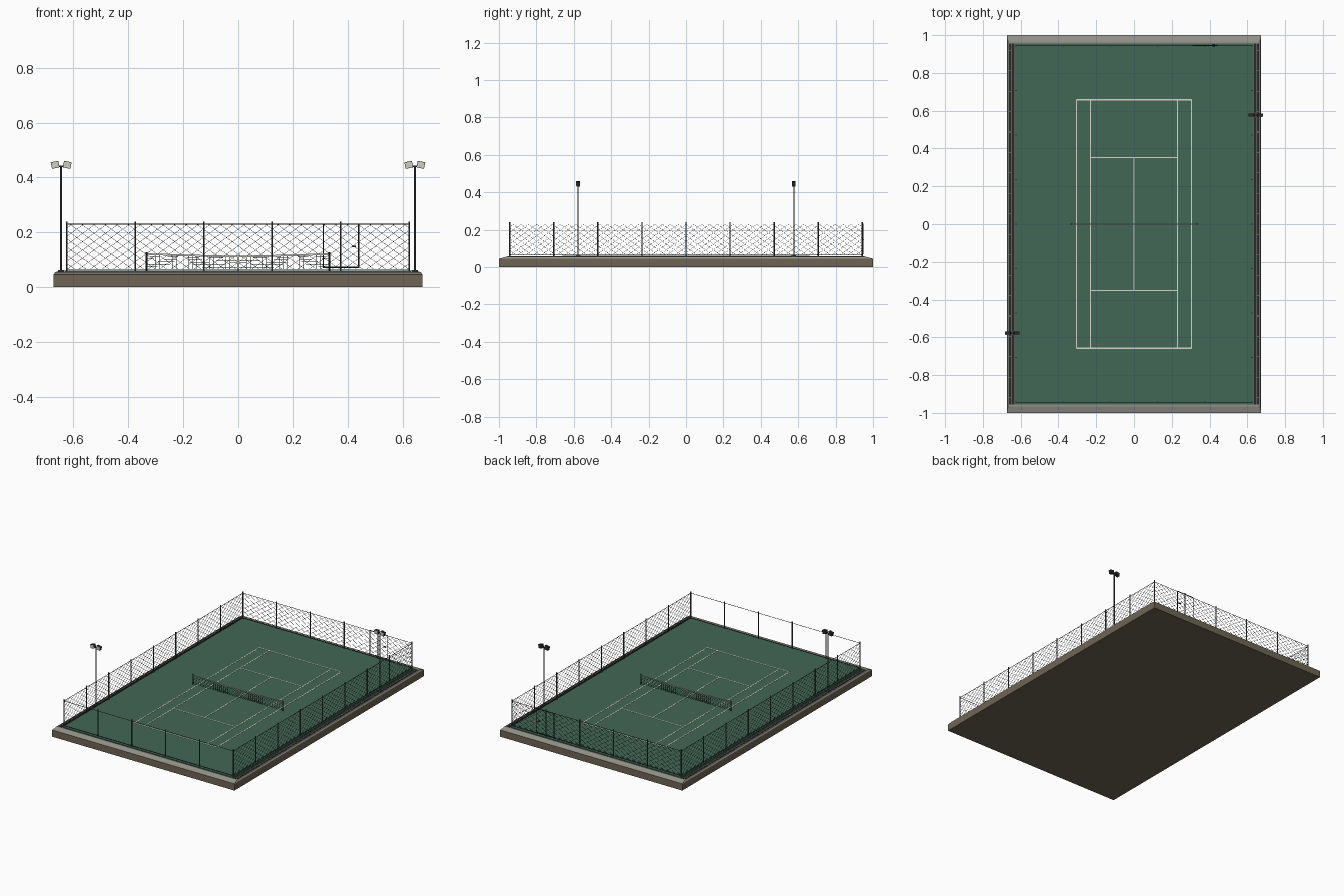
import bpy, bmesh, math
from mathutils import Vector, Matrix

if "Cube" in bpy.data.objects:
    bpy.data.objects.remove(bpy.data.objects["Cube"])


def mat(name, rgb):
    m = bpy.data.materials.new(name)
    m.diffuse_color = (*rgb, 1)
    m.use_nodes = True
    m.node_tree.nodes["Principled BSDF"].inputs["Base Color"].default_value = m.diffuse_color
    return m


EARTH = mat("brown_earth", (0.155, 0.13, 0.09))
CONCRETE = mat("grey_concrete", (0.29, 0.29, 0.25))
GREEN = mat("court_green", (0.053, 0.135, 0.092))
WHITE = mat("line_white", (0.68, 0.68, 0.60))
DARK = mat("dark_metal", (0.022, 0.024, 0.024))
STEEL = mat("post_grey", (0.06, 0.065, 0.065))
LENS = mat("lamp_lens", (0.62, 0.62, 0.55))


def finish(bm, name, material):
    bmesh.ops.recalc_face_normals(bm, faces=bm.faces)
    me = bpy.data.meshes.new(name)
    bm.to_mesh(me)
    bm.free()
    me.materials.append(material)
    ob = bpy.data.objects.new(name, me)
    bpy.context.collection.objects.link(ob)
    return ob


def box(bm, x0, x1, y0, y1, z0, z1, rot=None):
    c = Vector(((x0 + x1) / 2, (y0 + y1) / 2, (z0 + z1) / 2))
    m = Matrix.Translation(c) @ (rot or Matrix()) @ Matrix.Diagonal((x1 - x0, y1 - y0, z1 - z0, 1))
    return bmesh.ops.create_cube(bm, size=1, matrix=m)["verts"]


def rod(bm, a, b, r, n=4, caps=True):
    a, b = Vector(a), Vector(b)
    q = (b - a).to_track_quat("Z", "Y")
    rings = []
    for p in (a, b):
        rings.append([bm.verts.new(p + q @ Vector((r * math.cos(t), r * math.sin(t), 0)))
                      for t in [2 * math.pi * (i + 0.5) / n for i in range(n)]])
    for i in range(n):
        j = (i + 1) % n
        bm.faces.new((rings[0][i], rings[0][j], rings[1][j], rings[1][i]))
    if caps:
        bm.faces.new(rings[0])
        bm.faces.new(rings[1])


# Base slab and its sloped concrete kerb
bm = bmesh.new()
box(bm, -0.673, 0.673, -1, 1, 0, 0.045)
finish(bm, "base_slab", EARTH)
bm = bmesh.new()
for v in box(bm, -0.673, 0.673, -1, 1, 0.045, 0.055):
    if v.co.z > 0.05:
        v.co.x *= 0.667 / 0.673
        v.co.y *= 0.965
finish(bm, "concrete_kerb", CONCRETE)

# Court surface
bm = bmesh.new()
box(bm, -0.63, 0.63, -0.955, 0.955, 0.05, 0.06)
finish(bm, "court_surface", GREEN)

# Painted lines
bm = bmesh.new()
w, zl = 0.003, (0.0595, 0.061)
for s in (-1, 1):
    for x in (0.304, 0.23):
        box(bm, s * x - w, s * x + w, -0.66, 0.66, *zl)
    box(bm, -0.304, 0.304, s * 0.658 - w, s * 0.658 + w, *zl)
    box(bm, -0.23, 0.23, s * 0.353 - w, s * 0.353 + w, *zl)
box(bm, -w, w, -0.353, 0.353, *zl)
finish(bm, "court_lines", WHITE)

# Side drains: dark channel, pale rail and crossbars
dr, gr = bmesh.new(), bmesh.new()
for s in (-1, 1):
    a, b = sorted((s * 0.633, s * 0.662))
    box(dr, a, b, -0.955, 0.955, 0.05, 0.0565)
    box(gr, s * 0.651 - 0.0012, s * 0.651 + 0.0012, -0.955, 0.955, 0.055, 0.0575)
    for i in range(18):
        y = -0.92 + i * 1.84 / 17
        box(gr, s * 0.657 - 0.005, s * 0.657 + 0.005, y - 0.0015, y + 0.0015, 0.055, 0.0575)
finish(dr, "drain_channels", DARK)
finish(gr, "drain_grates", CONCRETE)

# Fence posts and rails
FX, FY, Z0, Z1 = 0.625, 0.943, 0.065, 0.23
posts, rails = bmesh.new(), bmesh.new()
for s in (-1, 1):
    for i in range(6):
        x = -FX + i * FX * 2 / 5
        rod(posts, (x, s * FY, 0.055), (x, s * FY, 0.24), 0.0035, 6)
    for i in range(1, 8):
        y = -FY + i * FY / 4
        rod(posts, (s * FX, y, 0.055), (s * FX, y, 0.24), 0.0035, 6)
    for z in (Z0, Z1):
        rod(rails, (-FX, s * FY, z), (FX, s * FY, z), 0.0014)
        rod(rails, (s * FX, -FY, z), (s * FX, FY, z), 0.0014)
finish(posts, "fence_posts", STEEL)
finish(rails, "fence_rails", DARK)


# Chain-link wires: two crossing diagonal families clipped to the panel
def chain_link(name, half, place, pitch=0.042, slope=0.72):
    bm = bmesh.new()
    run = (Z1 - Z0) / slope
    n = int((2 * half + run) / pitch) + 1
    for i in range(n):
        u0 = -half - run + (i + 0.5) * pitch
        lo, hi = max(u0, -half), min(u0 + run, half)
        if hi - lo < 0.002:
            continue
        za, zb = Z0 + (lo - u0) * slope, Z0 + (hi - u0) * slope
        for m in (1, -1):
            rod(bm, place(m * lo, za), place(m * hi, zb), 0.0008, 4, False)
    finish(bm, name, DARK)


chain_link("back_fence_mesh", FX, lambda u, z: (u, FY, z))
chain_link("left_fence_mesh", FY, lambda u, z: (-FX, u, z))
chain_link("right_fence_mesh", FY, lambda u, z: (FX, u, z))

# Gate in the back fence, with handle
bm = bmesh.new()
gy = FY + 0.004
for x in (0.312, 0.44):
    rod(bm, (x, gy, 0.07), (x, gy, 0.23), 0.0025, 6)
for z in (0.072, 0.23):
    rod(bm, (0.312, gy, z), (0.44, gy, z), 0.0022, 6)
box(bm, 0.415, 0.43, gy - 0.006, gy + 0.006, 0.147, 0.151)
finish(bm, "gate", DARK)


# Net: posts, sagging cords, band and centre strap
def top(x):
    return 0.114 + 0.009 * (abs(x) / 0.33) ** 1.3


bm = bmesh.new()
for s in (-1, 1):
    rod(bm, (s * 0.333, 0, 0.058), (s * 0.333, 0, 0.128), 0.004, 8)
finish(bm, "net_posts", DARK)
net, band = bmesh.new(), bmesh.new()
N = 44
xs = [-0.33 + 0.66 * i / N for i in range(N + 1)]
for x in xs:
    rod(net, (x, 0, 0.064), (x, 0, top(x)), 0.0007, 4, False)
for k in range(6):
    f = k / 6
    for i in range(0, N, 4):
        p = [(x, 0, 0.064 + f * (top(x) - 0.064)) for x in (xs[i], xs[i + 4])]
        rod(net, *p, 0.0007, 4, False)
finish(net, "net_mesh", DARK)
for i in range(0, N, 4):
    a, b = xs[i], xs[i + 4]
    for v in box(band, a, b, -0.002, 0.002, 0, 1):
        v.co.z = top(v.co.x) + (0.001 if v.co.z > 0.5 else -0.005)
box(band, -0.003, 0.003, -0.0015, 0.0015, 0.06, 0.112)
finish(band, "net_band", WHITE)

# Floodlights: pole, foot plate, crossarm and two tilted heads with lenses
for name, px, py in (("left", -0.645, -0.577), ("right", 0.645, 0.577)):
    pole, head, lens = bmesh.new(), bmesh.new(), bmesh.new()
    rod(pole, (px, py, 0.055), (px, py, 0.442), 0.0035, 8)
    box(pole, px - 0.012, px + 0.012, py - 0.012, py + 0.012, 0.055, 0.063)
    rod(pole, (px - 0.022, py, 0.441), (px + 0.022, py, 0.441), 0.003, 6)
    for s in (-1, 1):
        c = px + s * 0.022
        rot = Matrix.Rotation(s * math.radians(12), 4, "Y")
        box(head, c - 0.014, c + 0.014, py - 0.009, py + 0.009, 0.434, 0.458, rot)
        box(lens, c - 0.0125, c + 0.0125, py - 0.0105, py - 0.008, 0.4355, 0.4565, rot)
    finish(pole, name + "_light_pole", STEEL)
    finish(head, name + "_light_heads", DARK)
    finish(lens, name + "_light_lenses", LENS)
